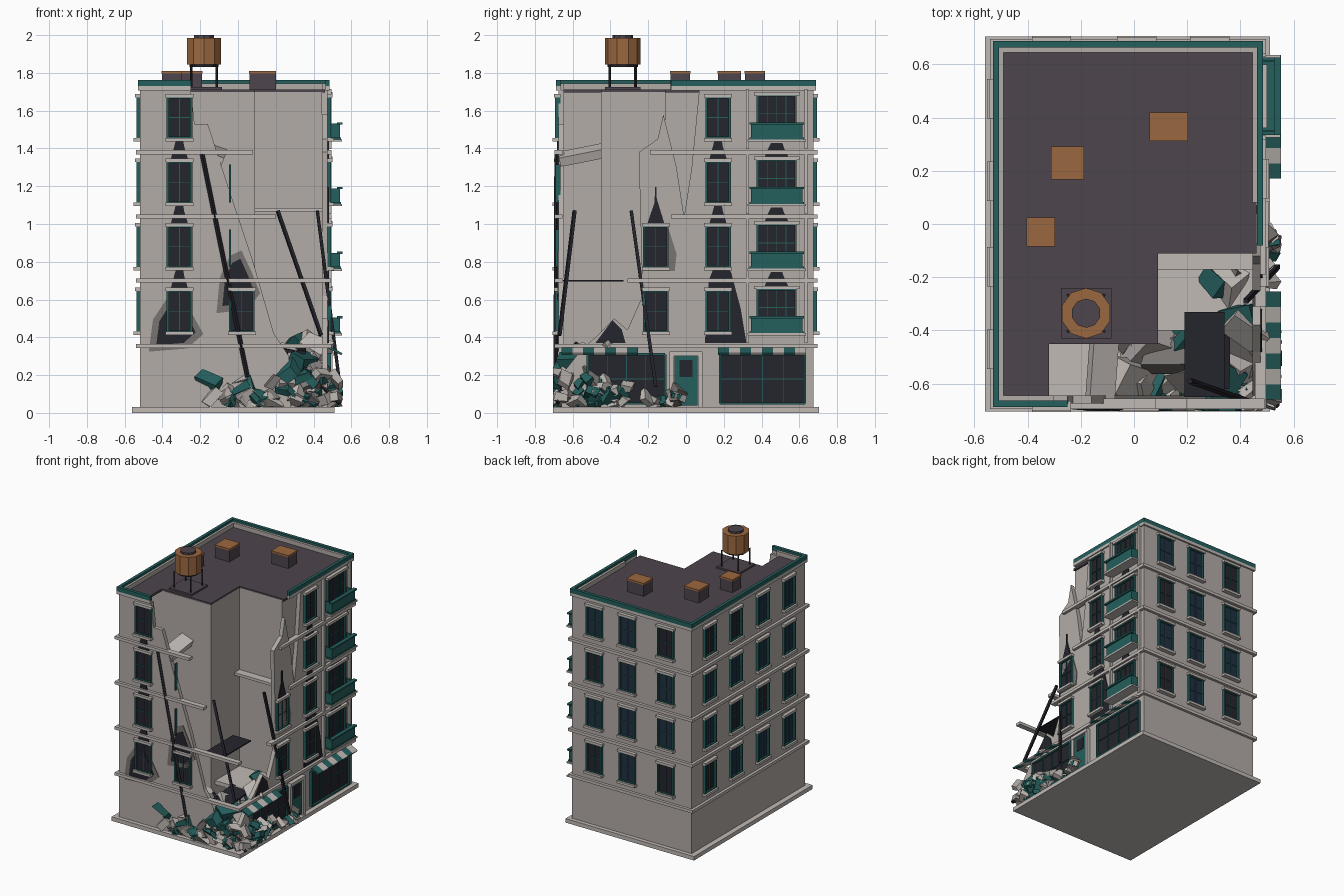
import bpy, bmesh, random
from math import radians
from mathutils import Matrix, Vector, Euler

if "Cube" in bpy.data.objects:
    bpy.data.objects.remove(bpy.data.objects["Cube"])

random.seed(7)
COL = {"wall": (.45, .415, .39), "trim": (.53, .49, .46), "teal": (.018, .115, .11),
       "roof": (.075, .06, .075), "dark": (.018, .018, .026), "rust": (.33, .14, .05),
       "glass": (.014, .03, .055), "soot": (.19, .175, .165)}
MATS, PARTS = {}, {}
for k, c in COL.items():
    MATS[k] = bpy.data.materials.new(k)
    MATS[k].diffuse_color = (*c, 1)

I = Matrix.Identity(4)
def face(x, y, deg):
    return Matrix.Translation((x, y, 0)) @ Matrix.Rotation(radians(deg), 4, 'Z')
# local frames: y points out of the facade; second value is the sign along it
FRONT, BACK = (face(0, -.675, 180), -1), (face(0, .675, 0), 1)
RIGHT, LEFT = (face(.475, 0, -90), -1), (face(-.52, 0, 90), 1)

def part(name, mat):
    return PARTS.setdefault((name, mat), bmesh.new())

def box(name, mat, lo, hi, M=I, rot=(0, 0, 0)):
    lo, hi = Vector(lo), Vector(hi)
    T = M @ Matrix.Translation((lo + hi) / 2) @ Euler(rot).to_matrix().to_4x4()
    T = T @ Matrix.Diagonal((*(hi - lo), 1))
    return bmesh.ops.create_cube(part(name, mat), size=1, matrix=T)["verts"]

def prism(name, mat, pts, a, b, M=I, s=1, flat=False):
    """Extrude a profile: (u, z) outward from a to b, or (x, y) upward if flat."""
    bm = part(name, mat)
    def at(p, d):
        return M @ Vector((p[0], p[1], d) if flat else (s * p[0], d, p[1]))
    lo, hi = [bm.verts.new(at(p, a)) for p in pts], [bm.verts.new(at(p, b)) for p in pts]
    fs = [bm.faces.new(lo), bm.faces.new(hi[::-1])]
    for i in range(len(pts)):
        j = (i + 1) % len(pts)
        fs.append(bm.faces.new((lo[i], hi[i], hi[j], lo[j])))
    bmesh.ops.recalc_face_normals(bm, faces=fs)

def cyl(name, mat, p, q, r, n):
    p, q = Vector(p), Vector(q)
    T = Matrix.Translation((p + q) / 2) @ (q - p).to_track_quat('Z', 'Y').to_matrix().to_4x4()
    bmesh.ops.create_cone(part(name, mat), cap_ends=True, segments=n, radius1=r,
                          radius2=r, depth=(q - p).length, matrix=T)

def fbox(F, name, mat, u0, u1, z0, z1, d0, d1):
    a, b = sorted((u0 * F[1], u1 * F[1]))
    box(name, mat, (a, d0, z0), (b, d1, z1), F[0])

def grid(F, name, u0, u1, z0, z1, nu, nz, glass, d=.018):
    """Glazing with a teal frame and glazing bars."""
    fbox(F, name + "_glass", glass, u0, u1, z0, z1, -.02, .004)
    for i in range(nu + 1):
        w = .006 if i in (0, nu) else .002
        u = u0 + (u1 - u0) * i / nu
        fbox(F, name + "_frame", "teal", u - w, u + w, z0, z1, -.01, d if w > .005 else .01)
    for i in range(nz + 1):
        w = .006 if i in (0, nz) else .002
        z = z0 + (z1 - z0) * i / nz
        fbox(F, name + "_frame", "teal", u0, u1, z - w, z + w, -.01, d if w > .005 else .01)

def window(F, u, z, glass, w=.062, h=.215):
    grid(F, "window", u - w, u + w, z, z + h, 2, 2, glass)
    fbox(F, "window_sill", "trim", u - w - .012, u + w + .012, z - .018, z, -.01, .032)
    fbox(F, "window_lintel", "trim", u - w - .012, u + w + .012, z + h, z + h + .018, -.01, .025)

Z = [.43 + .342 * i for i in range(4)]

# plinth, intact core, roof slab and surviving corner walls
box("plinth", "trim", (-.56, -.705, 0), (.51, .705, .03))
core = [(-.52, .675), (.445, .675), (.445, -.11), (.09, -.11), (.09, -.45), (-.52, -.45)]
prism("core_walls", "wall", core, .03, 1.70, flat=True)
roof = [(-.50, .66), (.46, .66), (.46, -.11), (.09, -.11), (.09, -.45), (-.32, -.45),
        (-.32, -.66), (-.50, -.66)]
prism("roof_slab", "roof", roof, 1.695, 1.712, flat=True)
box("left_wall", "wall", (-.52, -.675, .03), (-.49, -.45, 1.71))

# broken facades
prism("front_facade", "wall", [(-.52, .03), (.28, .03), (.27, .3), (.19, .42), (.08, .80), (-.02, 1.1),
      (-.16, 1.53), (-.23, 1.53), (-.25, 1.71), (-.52, 1.71)], -.03, 0, *FRONT)
prism("right_facade", "wall", [(.675, .03), (.675, 1.71), (.07, 1.71), (.03, 1.3), (-.01, 1.04),
      (-.05, 1.3), (-.12, 1.58), (-.15, 1.45), (-.25, 1.38), (-.23, .62), (-.31, .44), (-.38, .50),
      (-.48, .40), (-.55, .34), (-.66, .20), (-.66, .03)], -.03, 0, *RIGHT)

# floors left in the open corner
box("lower_floor", "trim", (.09, -.40, .33), (.445, -.11, .36))
box("lower_floor", "trim", (-.33, -.66, .33), (-.08, -.45, .36))
box("floor_ledge", "trim", (.09, -.17, 1.065), (.445, -.11, 1.085))
box("hanging_floor", "dark", (.19, -.65, .695), (.34, -.33, .703))
box("fallen_floor", "dark", (.22, -.62, .33), (.36, -.38, .345), rot=(.1, .1, 0))
box("tilted_slab", "trim", (-.17, -.67, 1.34), (-.07, -.44, 1.39), rot=(radians(12), radians(20), 0))

# string courses
for i, z in enumerate((.355, .70, 1.04, 1.38)):
    for F, a, b in ((BACK, -.54, .495), (LEFT, -.695, .695),
                    (FRONT, -.54, (.49, .49, .20, .08)[i]),
                    (RIGHT, (-.695, -.31, -.08, -.19)[i], .695)):
        fbox(F, "string_course", "trim", a, b, z - .011, z + .011, -.02, .02)

# parapet with teal coping
for x0, x1, y0, y1 in ((-.52, .475, .645, .675), (-.52, -.49, -.675, .675),
                       (.445, .475, .08, .675), (-.52, -.30, -.675, -.645)):
    box("parapet", "wall", (x0, y0, 1.70), (x1, y1, 1.745))
for x0, x1, y0, y1 in ((-.53, .485, .663, .687), (-.53, -.507, -.687, .687),
                       (.462, .485, -.08, .687), (-.53, -.25, -.687, -.663)):
    box("coping", "teal", (x0, y0, 1.730), (x1, y1, 1.762))
    box("cornice", "trim", (x0, y0, 1.708), (x1, y1, 1.730))

# regular windows
for z in Z:
    for x in (-.31, .01, .285):
        window(BACK, x, z, random.choice(("glass", "dark")))
    for y in (-.47, -.16, .16, .47):
        window(LEFT, y, z, random.choice(("glass", "dark")))
    window(FRONT, -.31, z, "dark")
    window(RIGHT, .17, z, "dark")
    # balcony bays
    grid(RIGHT, "balcony_door", .38, .58, z + .03, z + .225, 4, 2, "dark")
    fbox(RIGHT, "window_lintel", "trim", .36, .60, z + .225, z + .243, -.01, .025)
    for u in (.325, .635):
        fbox(RIGHT, "bay_pilaster", "trim", u - .008, u + .008, z - .06, z + .26, 0, .02)
    fbox(RIGHT, "balcony_floor", "trim", .325, .635, z - .02, z - .008, 0, .075)
    fbox(RIGHT, "balcony_deck", "teal", .335, .625, z - .008, z + .002, 0, .07)
    fbox(RIGHT, "balcony_rail", "teal", .345, .615, z - .004, z + .075, .055, .066)
    fbox(RIGHT, "balcony_rail", "teal", .335, .625, z + .07, z + .082, .05, .078)
    for u in (.345, .608):
        fbox(RIGHT, "balcony_rail", "teal", u, u + .008, z - .004, z + .075, 0, .066)
window(FRONT, .02, Z[0], "dark")
for z in Z[:2]:
    window(RIGHT, -.16, z, "dark")
for z in Z[1:3]:
    fbox(FRONT, "broken_frame", "teal", -.047, -.037, z, z + .2, -.01, .015)

# soot plumes and blast holes
def plume(F, u, z, h, w=.05, t=.02):
    prism("soot_plume", "dark", [(u - w, z), (u + w, z), (u + t * 1.3, z + h * .7), (u + t, z + h),
                                 (u - t, z + h), (u - t * 1.6, z + h * .6)], -.01, .007, *F)
for z in Z[:3]:
    plume(FRONT, -.31, z + .215, .11)
    plume(RIGHT, .17, z + .215, .11)
    plume(RIGHT, .48, z + .225, .09, .07, .03)
plume(RIGHT, -.16, Z[1] + .215, .21, .05, .004)
holes = [(FRONT, -.33, .46, .15, .17), (FRONT, .0, .68, .12, .19)]
shape = [(-.95, -.8), (.4, -.7), (.98, -.25), (.6, .35), (.15, .95), (-.35, .8), (-.8, .2)]
for F, u, z, w, h in holes:
    prism("hole_rim", "soot", [(u + a * w, z + b * h) for a, b in shape], -.01, .004, *F)
    prism("blast_hole", "dark", [(u + a * w * .72, z + b * h * .75) for a, b in shape], -.01, .006, *F)
prism("blast_hole", "dark", [(.10, .37), (.32, .37), (.29, .55), (.24, .74), (.18, .85), (.12, .70)],
      -.01, .006, *RIGHT)
prism("blast_hole", "dark", [(-.48, .37), (-.32, .37), (-.34, .44), (-.39, .49)], -.01, .006, *RIGHT)
prism("hole_rim", "soot", [(-.23, .75), (-.06, .75), (-.05, .84), (-.10, 1.0), (-.2, 1.0)],
      -.01, .004, *RIGHT)

# shop fronts, door and striped awnings
grid(RIGHT, "shop_window", .18, .63, .05, .31, 4, 2, "dark")
grid(RIGHT, "shop_window", -.52, -.11, .05, .31, 4, 2, "dark")
fbox(RIGHT, "door", "teal", -.06, .06, .04, .30, 0, .015)
fbox(RIGHT, "door_panel", "dark", -.035, .035, .19, .28, 0, .019)
for u in (-.075, .075):
    fbox(RIGHT, "door_surround", "trim", u - .012, u + .012, .03, .32, 0, .025)
fbox(RIGHT, "door_surround", "trim", -.087, .087, .30, .325, 0, .03)
for start, n in ((.17, 8), (-.66, 7)):
    for i in range(n):
        c = -(start + .029 + i * .058)
        box("awning", "trim" if i % 2 else "teal", (c - .029, -.01, .326), (c + .029, .08, .338),
            RIGHT[0], (radians(-28), 0, 0))

# fallen beams
for p, q in (((-.19, -.685, 1.37), (.05, -.69, .19)), ((.21, -.59, 1.07), (.44, -.67, .41)),
             ((.42, -.29, 1.07), (.54, -.16, .14)), ((.2, -.58, .37), (.54, -.68, .05))):
    cyl("fallen_beam", "dark", p, q, .012, 4)

# rubble pile, trimmed to the plot
def chunk(x, y, z, s, mat):
    vs = box("rubble", mat, (x - s, y - s * .8, z - s * .5), (x + s, y + s * .8, z + s * .5),
             rot=[random.uniform(-1, 1) for _ in range(3)])
    for v in vs:
        v.co += Vector([random.uniform(-.2, .2) * s for _ in range(3)])
        v.co = Vector((min(v.co.x, .555), max(v.co.y, -.703), max(v.co.z, .03)))
pick = lambda: random.choice(("teal", "teal", "trim", "trim", "wall", "soot"))
for i in range(40):
    x = random.uniform(-.16, .5)
    chunk(x, random.uniform(-.69, -.64), random.uniform(.05, .11 + .11 * (x + .2) / .7),
          random.uniform(.03, .055), pick())
for i in range(34):
    y = random.uniform(-.66, -.03)
    chunk(random.uniform(.47, .52), y, random.uniform(.05, .20 - .1 * (y + .66)),
          random.uniform(.03, .05), pick())
for i in range(28):
    chunk(random.uniform(-.05, .42), random.uniform(-.62, -.40), random.uniform(.1, .25),
          random.uniform(.06, .10), pick())
for i in range(5):
    chunk(random.uniform(.32, .42), random.uniform(-.40, -.16), .35, random.uniform(.05, .075), pick())
chunk(-.16, -.67, .15, .06, "teal")
chunk(.25, -.66, .21, .075, "teal")

# roof vents
for x, y, a, b in ((-.25, .23, .06, .06), (.13, .365, .07, .052), (-.35, -.03, .052, .052)):
    box("roof_vent", "roof", (x - a, y - b, 1.71), (x + a, y + b, 1.797))
    box("vent_cap", "rust", (x - a - .002, y - b - .002, 1.797), (x + a + .002, y + b + .002, 1.81))

# water tank
tx, ty = -.18, -.335
box("tank_pad", "roof", (tx - .095, ty - .095, 1.71), (tx + .095, ty + .095, 1.725))
for sx in (-1, 1):
    for sy in (-1, 1):
        x, y = tx + sx * .068, ty + sy * .068
        cyl("tank_leg", "dark", (x, y, 1.72), (x, y, 1.845), .007, 4)
cyl("tank_ring", "dark", (tx, ty, 1.832), (tx, ty, 1.845), .08, 10)
cyl("water_tank", "rust", (tx, ty, 1.845), (tx, ty, 1.985), .095, 10)
cyl("tank_hatch", "roof", (tx, ty, 1.98), (tx, ty, 2.0), .055, 10)

# turn the collected geometry into objects
for (name, mat), bm in PARTS.items():
    me = bpy.data.meshes.new(name)
    bm.to_mesh(me)
    bm.free()
    me.materials.append(MATS[mat])
    bpy.context.collection.objects.link(bpy.data.objects.new(name, me))

for m in bpy.data.materials:
    if m.users and not m.is_grease_pencil:
        m.use_nodes = True
        m.node_tree.nodes["Principled BSDF"].inputs["Base Color"].default_value = m.diffuse_color
